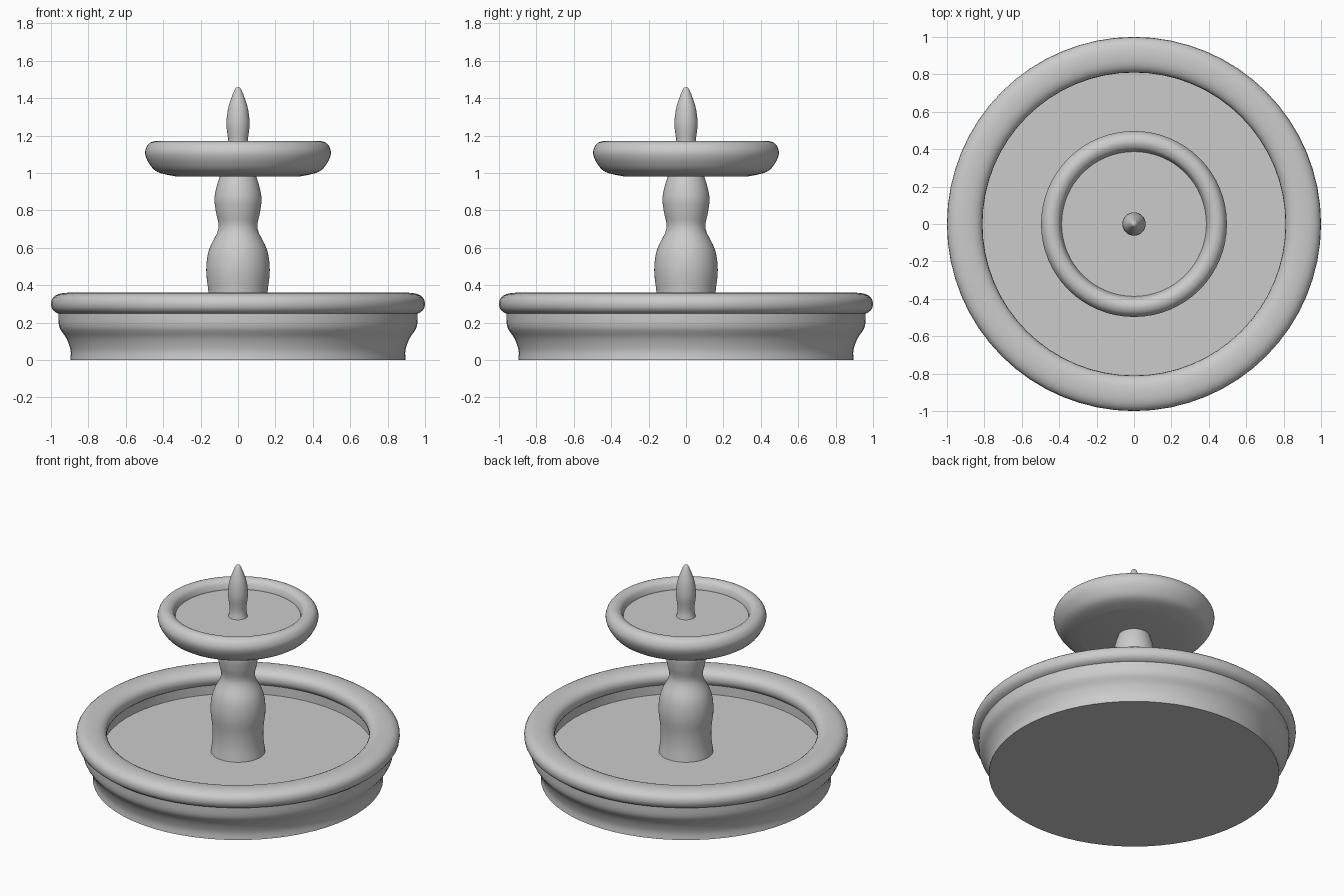
import bpy, bmesh
from math import pi, sin, cos, copysign, radians

if "Cube" in bpy.data.objects:
    bpy.data.objects.remove(bpy.data.objects["Cube"])

SEGMENTS = 64


def smooth_curve(pts, steps=4):
    """Catmull-Rom curve through (radius, height) points."""
    p = [pts[0]] + list(pts) + [pts[-1]]
    out = []
    for i in range(1, len(p) - 2):
        for s in range(steps):
            t = s / steps
            out.append(tuple(
                0.5 * (2 * b + (c - a) * t + (2 * a - 5 * b + 4 * c - d) * t ** 2
                       + (3 * b - a - 3 * c + d) * t ** 3)
                for a, b, c, d in zip(*p[i - 1:i + 3])))
    return out + [pts[-1]]


def lathe(name, profile, closed=False):
    """Revolve a profile around z; open profiles get flat end caps."""
    bm = bmesh.new()
    rings = [[bm.verts.new((r * cos(2 * pi * i / SEGMENTS), r * sin(2 * pi * i / SEGMENTS), z))
              for i in range(SEGMENTS)] for r, z in profile]
    pairs = list(zip(rings, rings[1:]))
    if closed:
        pairs.append((rings[-1], rings[0]))
    for a, b in pairs:
        for i in range(SEGMENTS):
            j = (i + 1) % SEGMENTS
            bm.faces.new((a[i], a[j], b[j], b[i]))
    if not closed:
        bm.faces.new(rings[0])
        bm.faces.new(rings[-1])
    bmesh.ops.recalc_face_normals(bm, faces=bm.faces)
    mesh = bpy.data.meshes.new(name)
    bm.to_mesh(mesh)
    bm.free()
    obj = bpy.data.objects.new(name, mesh)
    bpy.context.collection.objects.link(obj)
    bpy.context.view_layer.objects.active = obj
    obj.select_set(True)
    bpy.ops.object.shade_smooth_by_angle(angle=radians(40))
    obj.select_set(False)
    return obj


def oval(r, z, half_w, half_h, power, n=24):
    """Rounded-box cross-section for a rim."""
    def se(v):
        return copysign(abs(v) ** power, v)
    return [(r + half_w * se(cos(2 * pi * i / n)), z + half_h * se(sin(2 * pi * i / n)))
            for i in range(n)]


# Lower basin: flared wall outside, straight wall and water level inside
wall = smooth_curve([(0.897, 0), (0.895, 0.05), (0.917, 0.115), (0.955, 0.175), (0.96, 0.25)])
lathe("lower_basin", wall + [(0.96, 0.28), (0.84, 0.28), (0.84, 0.19)])

# Rounded rim of the lower basin
lathe("lower_rim", oval(0.905, 0.30, 0.095, 0.06, 0.85), closed=True)

# Baluster column
lathe("column", smooth_curve([
    (0.17, 0.18), (0.158, 0.27), (0.158, 0.36), (0.17, 0.48), (0.155, 0.59),
    (0.105, 0.70), (0.118, 0.79), (0.126, 0.86), (0.114, 0.93), (0.094, 0.99)]))

# Upper bowl with rolled edge and recessed water level
lathe("upper_bowl", [(0.325, 0.98)] + smooth_curve([
    (0.325, 0.98), (0.43, 1.005), (0.478, 1.055), (0.497, 1.11), (0.478, 1.155),
    (0.44, 1.17), (0.405, 1.155), (0.39, 1.125), (0.387, 1.11)])[1:])

# Pointed finial
lathe("finial", smooth_curve([
    (0.062, 1.10), (0.053, 1.14), (0.053, 1.18), (0.062, 1.26), (0.054, 1.34),
    (0.036, 1.40), (0.016, 1.448), (0.004, 1.458)]))
